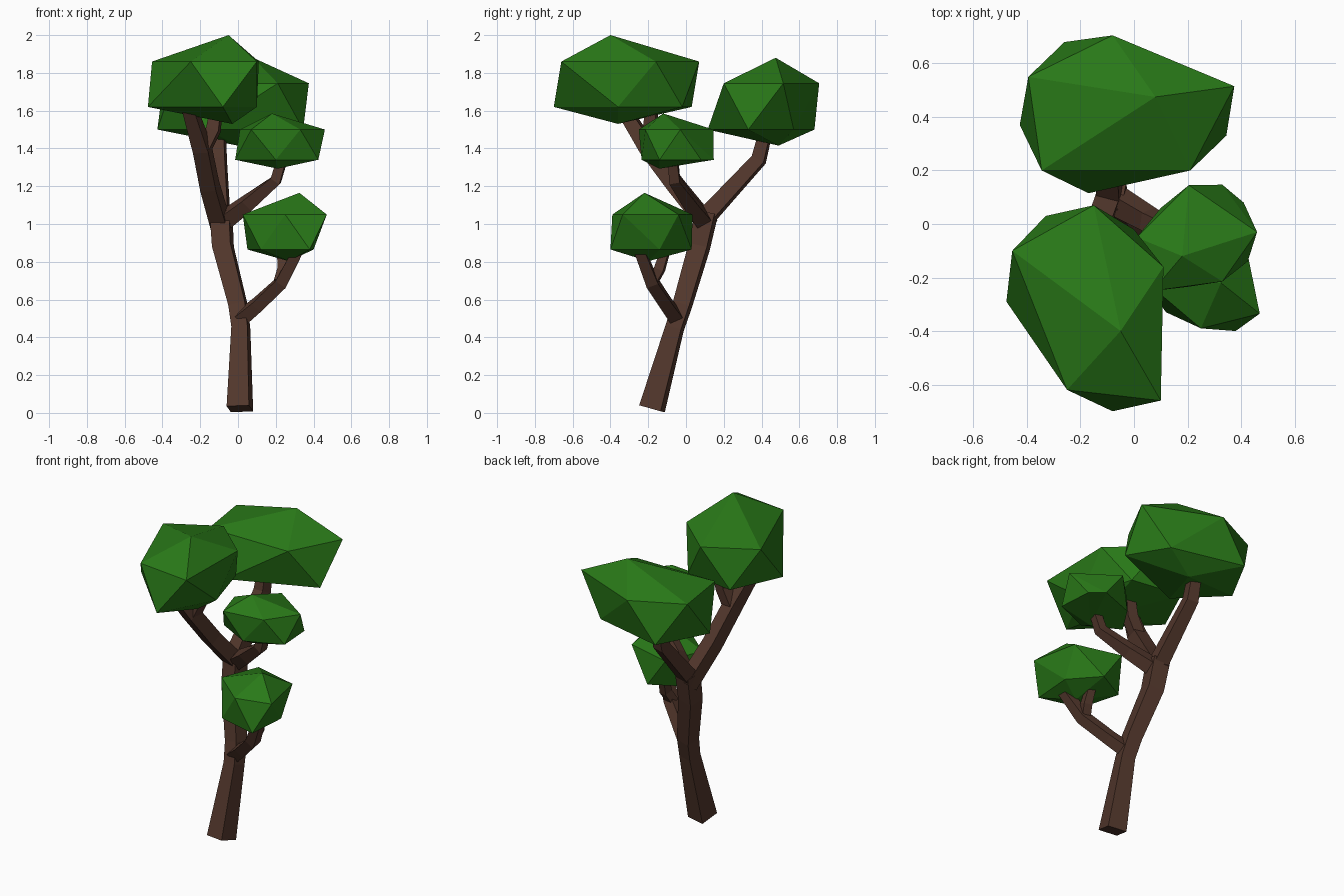
import bpy, bmesh, math
from mathutils import Vector


def material(name, rgb):
    m = bpy.data.materials.new(name)
    m.diffuse_color = (*rgb, 1)
    return m


bark = material("bark", (0.085, 0.038, 0.025))
leaf = material("leaf", (0.022, 0.19, 0.009))


def finish(name, bm, mat):
    bmesh.ops.recalc_face_normals(bm, faces=bm.faces)
    me = bpy.data.meshes.new(name)
    bm.to_mesh(me)
    bm.free()
    me.materials.append(mat)
    bpy.context.collection.objects.link(bpy.data.objects.new(name, me))


def limb(name, path):
    """Square tapered tube through (x, y, z, half_width) points."""
    bm = bmesh.new()
    pts = [Vector(p[:3]) for p in path]
    rings = []
    for i, p in enumerate(pts):
        t = Vector()
        if i > 0:
            t += (p - pts[i - 1]).normalized()
        if i < len(pts) - 1:
            t += (pts[i + 1] - p).normalized()
        t.normalize()
        u = Vector((1, 0, 0))
        u = (u - t * u.dot(t)).normalized()
        v = t.cross(u)
        r = path[i][3] * math.sqrt(2)
        angles = [math.radians(45 - 11 + 90 * k) for k in range(4)]
        rings.append([bm.verts.new(p + r * (u * math.cos(a) + v * math.sin(a))) for a in angles])
    for a, b in zip(rings, rings[1:]):
        for k in range(4):
            n = (k + 1) % 4
            bm.faces.new((a[k], a[n], b[n], b[k]))
    bm.faces.new(rings[0])
    bm.faces.new(rings[-1])
    finish(name, bm, bark)


def crown(name, top, upper_z, upper, lower_z, lower, bottom):
    """Uneven icosahedron: two poles and two five-point rings."""
    bm = bmesh.new()
    pts = [top, bottom] + [(*p, upper_z) for p in upper] + [(*p, lower_z) for p in lower]
    for p in pts:
        bm.verts.new(p)
    bmesh.ops.convex_hull(bm, input=bm.verts)
    finish(name, bm, leaf)


# Trunk and main branches
limb("trunk", [(0.01, -0.18, 0.022, 0.06), (0.015, -0.06, 0.45, 0.043),
               (0.0, -0.02, 0.57, 0.045), (-0.08, 0.07, 0.88, 0.05), (-0.09, 0.11, 1.06, 0.052)])
limb("front_branch", [(-0.09, 0.12, 0.99, 0.045), (-0.15, -0.05, 1.2, 0.043),
                      (-0.19, -0.2, 1.4, 0.042), (-0.26, -0.34, 1.62, 0.032)])
limb("front_twig", [(-0.19, -0.19, 1.38, 0.034), (-0.13, -0.19, 1.5, 0.034), (-0.11, -0.18, 1.64, 0.028)])
limb("back_branch", [(-0.09, 0.09, 1.02, 0.045), (-0.1, 0.385, 1.34, 0.036), (-0.1, 0.43, 1.52, 0.03)])
limb("right_branch", [(-0.07, 0.09, 1.02, 0.042), (0.05, 0.02, 1.11, 0.036),
                      (0.2, -0.06, 1.23, 0.028), (0.24, -0.07, 1.36, 0.024)])
limb("lower_branch", [(0.015, -0.05, 0.5, 0.036), (0.1, -0.1, 0.57, 0.033),
                      (0.23, -0.18, 0.69, 0.032), (0.34, -0.26, 0.9, 0.026)])
limb("lower_twig", [(0.22, -0.18, 0.69, 0.026), (0.24, -0.14, 0.76, 0.026), (0.23, -0.1, 0.89, 0.022)])

# Leaf masses
crown("front_crown", (-0.05, -0.4, 2.0),
      1.86, [(-0.15, 0.07), (-0.455, -0.1), (-0.25, -0.62), (0.1, -0.66), (0.11, -0.16)],
      1.62, [(-0.33, 0.03), (-0.477, -0.29), (-0.08, -0.7), (0.1, -0.36), (0.0, -0.02)],
      (-0.03, -0.36, 1.53))
crown("back_crown", (0.08, 0.475, 1.88),
      1.745, [(-0.08, 0.705), (0.375, 0.515), (0.21, 0.2), (-0.345, 0.2), (-0.395, 0.55)],
      1.5, [(-0.26, 0.68), (-0.427, 0.37), (-0.17, 0.115), (0.345, 0.33), (0.2, 0.57)],
      (0.0, 0.49, 1.415))
crown("right_crown", (0.18, -0.12, 1.585),
      1.5, [(0.46, -0.03), (0.33, -0.215), (0.07, -0.25), (0.01, -0.05), (0.205, 0.145)],
      1.34, [(0.425, -0.14), (0.2, -0.235), (-0.015, -0.12), (0.1, 0.06), (0.33, 0.147), (0.41, 0.08)],
      (0.21, -0.14, 1.293))
crown("lower_crown", (0.325, -0.22, 1.165),
      1.05, [(0.47, -0.335), (0.25, -0.39), (0.025, -0.2), (0.12, 0.035), (0.41, -0.04)],
      0.865, [(0.38, -0.4), (0.12, -0.33), (0.05, -0.08), (0.25, 0.03), (0.4, -0.14)],
      (0.27, -0.2, 0.803))
